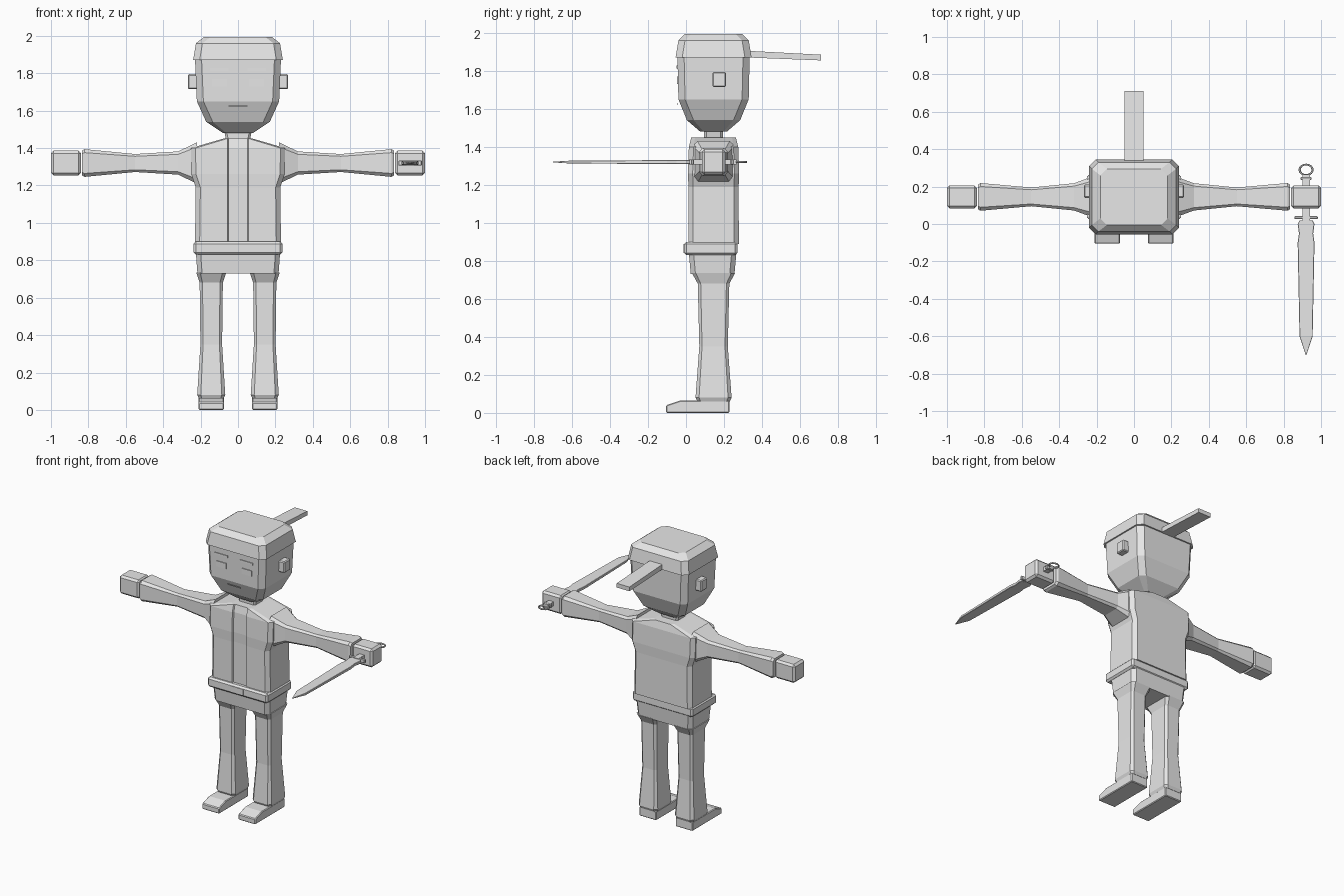
import bpy
import bmesh
from mathutils import Vector

default_cube = bpy.data.objects.get("Cube")
if default_cube:
    bpy.data.objects.remove(default_cube, do_unlink=True)

GREY = (.8, .8, .8, 1)
grey = bpy.data.materials.new("plain grey")
grey.use_nodes = True
grey.diffuse_color = GREY
grey.node_tree.nodes["Principled BSDF"].inputs["Base Color"].default_value = GREY

# Shared centre lines
BODY_Y = .145
ARM_Z = 1.32
LEG_X = .143
SWORD_X = .92


def finish(name, bm, mirror=False, bevel=None):
    """Turn a bmesh into a grey object, optionally mirrored over x and bevelled."""
    bmesh.ops.recalc_face_normals(bm, faces=bm.faces[:])
    mesh = bpy.data.meshes.new(name)
    bm.to_mesh(mesh)
    bm.free()
    mesh.materials.append(grey)
    part = bpy.data.objects.new(name, mesh)
    bpy.context.collection.objects.link(part)
    if bevel:
        modifier = part.modifiers.new("bevel", "BEVEL")
        modifier.width = bevel
        modifier.segments = 1
    if mirror:
        part.modifiers.new("mirror", "MIRROR").use_mirror_merge = False
    return part


def quarter_corners(wide, deep, chamfer):
    """Chamfered rectangle, listed around from the low deep side."""
    cut = min(chamfer, wide / 4, deep / 4)
    inner_w, inner_d = wide - cut, deep - cut
    return [(inner_w, -deep), (wide, -inner_d), (wide, inner_d), (inner_w, deep),
            (-inner_w, deep), (-wide, inner_d), (-wide, -inner_d), (-inner_w, -deep)]


def front_groove(half_width, depth, front):
    """Extra section points that sink a strip into the front."""
    lip = half_width + depth / 2
    return [(-lip, -front), (-half_width, depth - front),
            (half_width, depth - front), (lip, -front)]


PLACE = {
    "x": lambda along, a, b: (along, a, b),
    "y": lambda along, a, b: (a, along, b),
    "z": lambda along, a, b: (a, b, along),
}


def loft(name, axis, centre, rings, chamfer=.025, mirror=False, groove=None):
    """Skin rings of (position, half width, half depth) along an axis."""
    bm = bmesh.new()
    loops = []
    for along, wide, deep in rings:
        points = quarter_corners(wide, deep, chamfer)
        if groove:
            points += front_groove(*groove, deep)
        loops.append([bm.verts.new(PLACE[axis](along, centre[0] + a, centre[1] + b))
                      for a, b in points])
    for low, high in zip(loops, loops[1:]):
        for i in range(len(low)):
            bm.faces.new((low[i - 1], low[i], high[i], high[i - 1]))
    bm.faces.new(loops[0])
    bm.faces.new(loops[-1])
    return finish(name, bm, mirror)


def box(name, centre, size, bevel=None, mirror=False):
    """Box given by its centre and full size."""
    bm = bmesh.new()
    bmesh.ops.create_cube(bm, size=1)
    bmesh.ops.scale(bm, vec=Vector(size), verts=bm.verts)
    bmesh.ops.translate(bm, vec=Vector(centre), verts=bm.verts)
    return finish(name, bm, mirror, bevel)


def side_prism(name, outline, centre_x, width, bevel=None, mirror=False):
    """Prism across x from a side outline of (y, z) points."""
    bm = bmesh.new()
    start = centre_x - width / 2
    face = bm.faces.new([bm.verts.new((start, y, z)) for y, z in outline])
    grown = bmesh.ops.extrude_face_region(bm, geom=[face])["geom"]
    new_verts = [v for v in grown if isinstance(v, bmesh.types.BMVert)]
    bmesh.ops.translate(bm, vec=Vector((width, 0, 0)), verts=new_verts)
    return finish(name, bm, mirror, bevel)


# Head, cap and neck
upright = (0, BODY_Y)
loft("head", "z", upright, chamfer=.035, rings=[
    (1.48, .08, .07), (1.54, .17, .14), (1.65, .22, .185), (1.88, .23, .19)])
loft("cap", "z", upright, chamfer=.035, rings=[
    (1.87, .24, .2), (1.96, .225, .185), (1.995, .18, .15)])
side_prism("cap_peak", [(.33, 1.87), (.33, 1.905), (.71, 1.885), (.71, 1.855)],
           centre_x=0, width=.1)
loft("neck", "z", upright, rings=[(1.42, .06, .05), (1.5, .075, .05)])
box("ear", (.24, .175, 1.755), (.055, .07, .08), bevel=.006, mirror=True)

# Face details
face_y = BODY_Y - .19
box("mouth", (0, face_y, 1.625), (.1, .006, .005))
box("eye", (.1, face_y, 1.75), (.08, .006, .04), mirror=True)
box("eyebrow", (.1, face_y, 1.82), (.1, .008, .015), mirror=True)

# Jacket with a recessed shirt strip down the front, and belt
loft("jacket", "z", upright, groove=(.05, .01), rings=[
    (.89, .23, .133), (1.19, .226, .132), (1.26, .25, .135),
    (1.4, .252, .13), (1.45, .08, .117)])
box("belt", (0, .13, .865), (.475, .28, .07), bevel=.012)
box("buckle", (0, -.01, .865), (.1, .008, .045))

# Sleeves and hands
sideways = (BODY_Y, ARM_Z)
loft("sleeve", "x", sideways, mirror=True, rings=[
    (.22, .11, .11), (.32, .073, .062), (.55, .05, .048),
    (.82, .074, .074), (.835, .066, .066)])
box("hand", (.92, BODY_Y, ARM_Z), (.16, .124, .132), bevel=.014, mirror=True)

# Trousers and shoes
loft("hips", "z", (0, .14), [(.73, .217, .115), (.84, .225, .125)])
loft("trouser_leg", "z", (LEG_X, BODY_Y), mirror=True, rings=[
    (.06, .066, .085), (.08, .075, .095), (.35, .058, .075),
    (.68, .062, .083), (.735, .08, .113)])
side_prism("shoe", [(-.105, 0), (-.105, .04), (-.03, .065), (.228, .065), (.228, 0)],
           centre_x=LEG_X, width=.135, bevel=.005, mirror=True)

# Sword held flat in the left hand, pointing forward
flat = (SWORD_X, ARM_Z)
loft("blade", "y", flat, rings=[
    (.02, .035, .01), (0, .045, .01), (-.05, .038, .01),
    (-.1, .045, .01), (-.6, .035, .008), (-.7, .002, .002)])
box("guard", (SWORD_X, .034, ARM_Z), (.125, .016, .028), bevel=.004)
box("grip", (SWORD_X, .14, ARM_Z), (.04, .25, .028))
box("pommel_collar", (SWORD_X, .243, ARM_Z), (.06, .016, .03), bevel=.004)

# Ring at the end of the grip
bpy.ops.mesh.primitive_torus_add(
    location=(SWORD_X, .29, ARM_Z), major_radius=.035, minor_radius=.006,
    major_segments=16, minor_segments=6)
ring = bpy.context.object
ring.name = "pommel_ring"
ring.scale.y = .8
ring.data.materials.append(grey)
